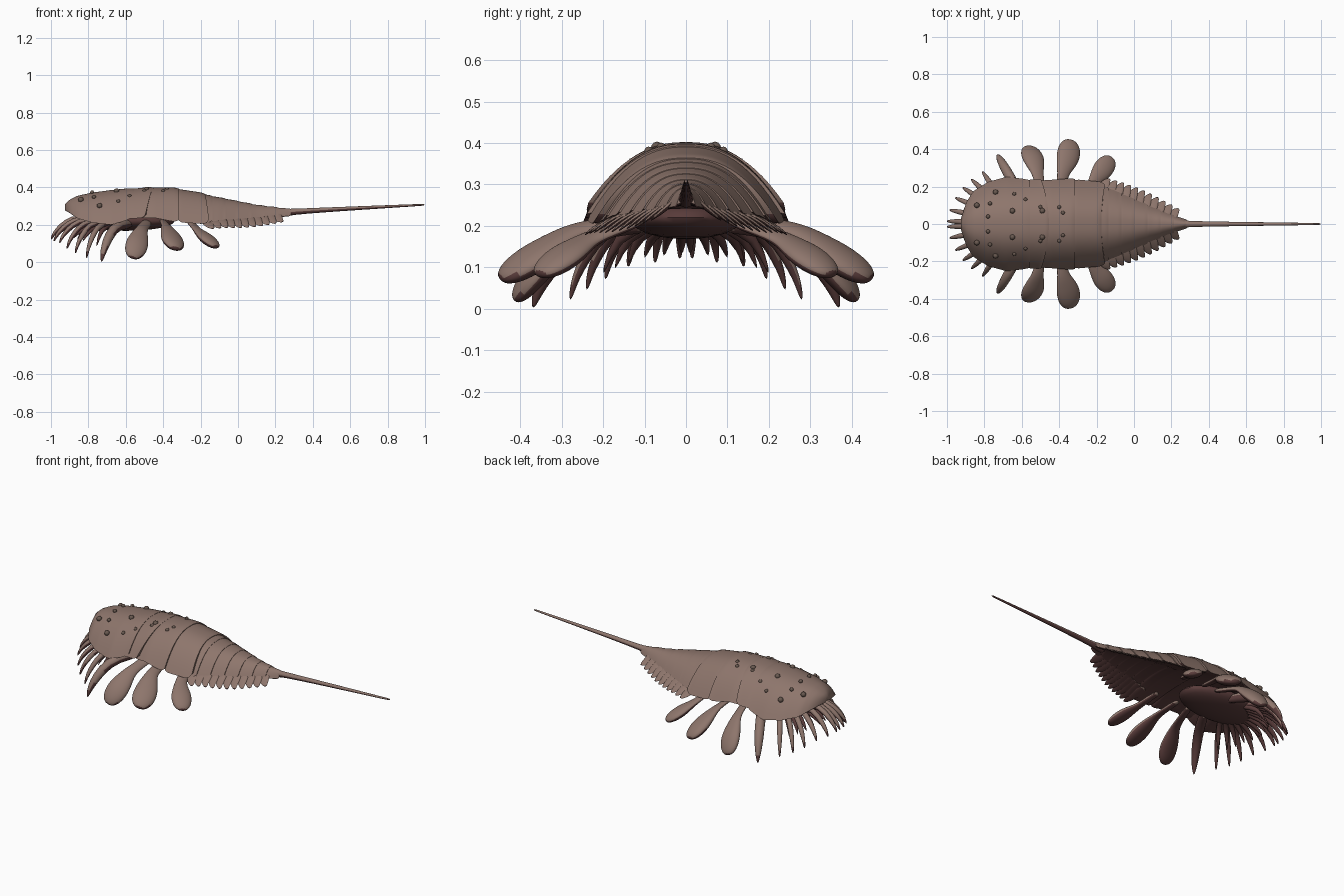
import bpy, bmesh, math
from mathutils import Vector, Matrix

if "Cube" in bpy.data.objects:
    bpy.data.objects.remove(bpy.data.objects["Cube"])


def material(name, colour):
    mat = bpy.data.materials.new(name)
    mat.use_nodes = True
    mat.diffuse_color = (*colour, 1)
    mat.node_tree.nodes["Principled BSDF"].inputs["Base Color"].default_value = (*colour, 1)
    return mat


SHELL = material("shell_brown", (.27, .18, .15))
UNDER = material("underside_maroon", (.1, .045, .043))
KNOB = material("knob_dark_brown", (.14, .1, .08))

# Body outline: position along x, half width, top height, rim height
BODY = [(-.925, .03, .31, .28), (-.9, .11, .335, .265), (-.86, .175, .355, .235),
        (-.78, .225, .372, .212), (-.68, .25, .383, .2), (-.56, .23, .39, .232),
        (-.45, .232, .395, .238), (-.32, .236, .39, .212), (-.2, .218, .365, .205),
        (-.1, .175, .345, .225), (.1, .09, .305, .235), (.28, .02, .283, .248)]


def body_at(x):
    for a, b in zip(BODY, BODY[1:]):
        if x <= b[0]:
            break
    f = min(max((x - a[0]) / (b[0] - a[0]), 0), 1)
    return [p + (q - p) * f for p, q in zip(a[1:], b[1:])]


def dome(u):
    return 1 - abs(u) ** 2.4


def faces_down(face):
    return face.normal.z < -.15


def finish(bm, name, subdivide=0, angle=50, main=SHELL, dark=faces_down):
    """Turn a bmesh into an object; faces that meet the dark rule are maroon."""
    bmesh.ops.recalc_face_normals(bm, faces=bm.faces)
    for face in bm.faces:
        face.material_index = int(dark(face))
    mesh = bpy.data.meshes.new(name)
    bm.to_mesh(mesh)
    bm.free()
    mesh.materials.append(main)
    mesh.materials.append(UNDER)
    obj = bpy.data.objects.new(name, mesh)
    bpy.context.collection.objects.link(obj)
    if subdivide:
        mod = obj.modifiers.new("smooth", "SUBSURF")
        mod.levels = mod.render_levels = subdivide
    bpy.ops.object.select_all(action="DESELECT")
    obj.select_set(True)
    bpy.context.view_layer.objects.active = obj
    bpy.ops.object.shade_smooth_by_angle(angle=math.radians(angle))


def loft(rings, name, **options):
    bm = bmesh.new()
    rows = [[bm.verts.new(p) for p in ring] for ring in rings]
    n = len(rows[0])
    for a, b in zip(rows, rows[1:]):
        for i in range(n):
            j = (i + 1) % n
            bm.faces.new((a[i], a[j], b[j], b[i]))
    bm.faces.new(rows[0])
    bm.faces.new(rows[-1][::-1])
    finish(bm, name, **options)


def plate(name, x0, x1, sweep=0, lip=.01, front_lip=True, steps=16, n=28):
    """Arched armour plate, hollow underneath, with its rear lip over the next plate."""
    rings = []
    for k in range(steps + 1):
        s = k / steps
        x = x0 + (x1 - x0) * s
        w, t, b = body_at(x)
        rise = lip * (s if front_lip else s ** 3)
        e = lip * (2 * s - 1) ** 8 if s > .5 or front_lip else 0
        w, t, b = w + rise - e * .6, t + rise - e * .6, b + e * 1.8
        us = [-1 + 2 * i / n for i in range(n + 1)]
        top = [(x - sweep * u * u, w * u, b + (t - b) * dome(u)) for u in us]
        under = [(x - sweep * u * u, w * u, b + (t - b) * .25 * (1 - u * u) - .004)
                 for u in us[-2:0:-1]]
        rings.append(top + under)
    loft(rings, name)


def limb(name, points, widths, flat=1, wide=(1, 0, 0), sides=8, subdivide=1, **options):
    """Tapered limb through a few points; flat squashes its thickness."""
    pts = [Vector(p) for p in points]
    rings = []
    for i, p in enumerate(pts):
        d = (pts[min(i + 1, len(pts) - 1)] - pts[max(i - 1, 0)]).normalized()
        a = Vector(wide)
        a = (a - d * a.dot(d)).normalized()
        c = d.cross(a) * flat
        angles = [math.tau * k / sides for k in range(sides)]
        rings.append([p + (a * math.cos(q) + c * math.sin(q)) * widths[i] for q in angles])
    loft(rings, name, subdivide=subdivide, angle=70, **options)


def pair(name, points, widths, wide=(1, 0, 0), **options):
    for side, label in ((-1, "front"), (1, "back")):
        limb(f"{label}_{name}", [(x, y * side, z) for x, y, z in points], widths,
             wide=(wide[0], wide[1] * side, wide[2]), **options)


# Head shield and thorax plates
plate("head_shield", -.925, -.555, front_lip=False, steps=26)
plate("neck_plate", -.6, -.455, sweep=.04)
plate("middle_plate", -.53, -.315)
plate("rear_plate", -.345, -.175, sweep=-.02)

# Tapering abdomen made of narrow bands
for i in range(7):
    x0 = -.21 + .07 * i
    plate(f"abdomen_band_{i + 1}", x0 - .008, x0 + .073, lip=.004, steps=8)

# Tail spike
limb("tail_spike", [(.2, 0, .262), (.27, 0, .267), (.34, 0, .273), (.65, 0, .29),
                    (.97, 0, .306), (1, 0, .308)],
     [.028, .02, .016, .011, .006, .005], wide=(0, 1, 0))

# Belly under the head and thorax
bm = bmesh.new()
bmesh.ops.create_uvsphere(bm, u_segments=28, v_segments=14, radius=1,
                          matrix=Matrix.Translation((-.6, 0, .22)) @ Matrix.Diagonal((.26, .14, .052, 1)))
finish(bm, "belly", dark=lambda face: True)

# Swimming paddles: root, stem end, blade centre, tip
PADDLES = [((-.48, .1, .22), (-.515, .27, .175), (-.54, .355, .095), (-.565, .415, .02)),
           ((-.4, .1, .22), (-.38, .27, .19), (-.35, .37, .12), (-.335, .45, .07)),
           ((-.26, .1, .22), (-.215, .23, .17), (-.165, .295, .125), (-.115, .355, .08))]
for i, (root, stem, blade, tip) in enumerate(PADDLES):
    a, b, c, d = map(Vector, (root, stem, blade, tip))
    size = (.066, .07, .06)[i]
    pair(f"paddle_{i + 1}", [a, a.lerp(b, .6), b, b.lerp(c, .5), c, c.lerp(d, .65), d],
         [.03, .028, .033, size * .8, size, size * .85, size * .35],
         flat=.48, wide=(1, .1, -.5), sides=12, subdivide=2)

# Walking legs fanned out from the belly with dark claws, and a shorter inner row
TIPS = [(-1, .015, .12), (-.985, .075, .11), (-.955, .14, .1), (-.915, .195, .07),
        (-.87, .24, .045), (-.81, .28, .02), (-.73, .37, 0)]
for i, (x, y, z) in enumerate(TIPS):
    last = i == len(TIPS) - 1
    centre = -.52 if last else -.62
    base_z = .25 - .008 * i
    thick = .03 if last else .017
    tip = Vector((x, y, z))

    def along(f, height):
        return (centre + (x - centre) * f, y * f, height)

    def claw_or_under(face):
        c = face.calc_center_median()
        return face.normal.z < -.05 or (c - Vector((x, math.copysign(y, c.y), z))).length < .035

    pair(f"leg_{i + 1}", [along(.2, .205), along(.6, base_z), along(.8, base_z * .72 + z * .28),
                          along(.92, base_z * .4 + z * .6), along(.97, base_z * .2 + z * .8), tip],
         [thick, thick, thick, thick * .75, thick * .5, .004], wide=(y, -x, 0), dark=claw_or_under)
    if not last:
        pair(f"inner_leg_{i + 1}", [along(.3, .205), along(.6, .18), along(.72, z * .5 + .07)],
             [.02, .015, .003], wide=(y, -x, 0), dark=lambda face: True)

# Overlapping pointed fringe around the abdomen, smaller at both ends
COUNT = 11
for i in range(COUNT):
    x = -.165 + .037 * i
    w, t, b = body_at(x)
    reach = .034 + .03 * math.sin(math.pi * (i + 1.5) / (COUNT + 1))
    pair(f"fringe_blade_{i + 1}",
         [(x - .015, w * .6, b + .02), (x, w * .92, b + .002),
          (x + .014, w + reach * .5, b - reach * .4),
          (x + .036, w + reach * .9, b - reach * .75)],
         [.033, .035, .027, .007], flat=.2)

# Small low knobs scattered over the shield
KNOBS = [(-.84, .1), (-.77, .11), (-.78, .04), (-.65, .07), (-.64, .16), (-.5, .09),
         (-.49, .07), (-.4, .09), (-.38, .06), (-.74, .17), (-.58, .13)]
bm = bmesh.new()
for i, (x, y) in enumerate(KNOBS):
    w, t, b = body_at(x)
    z = b + (t - b) * dome(y / w)
    r = .011 if i % 3 else .015
    for side in (-1, 1):
        bmesh.ops.create_icosphere(bm, subdivisions=2, radius=r,
                                   matrix=Matrix.Translation((x, y * side, z + .004)))
finish(bm, "shield_knobs", main=KNOB, dark=lambda face: False)
